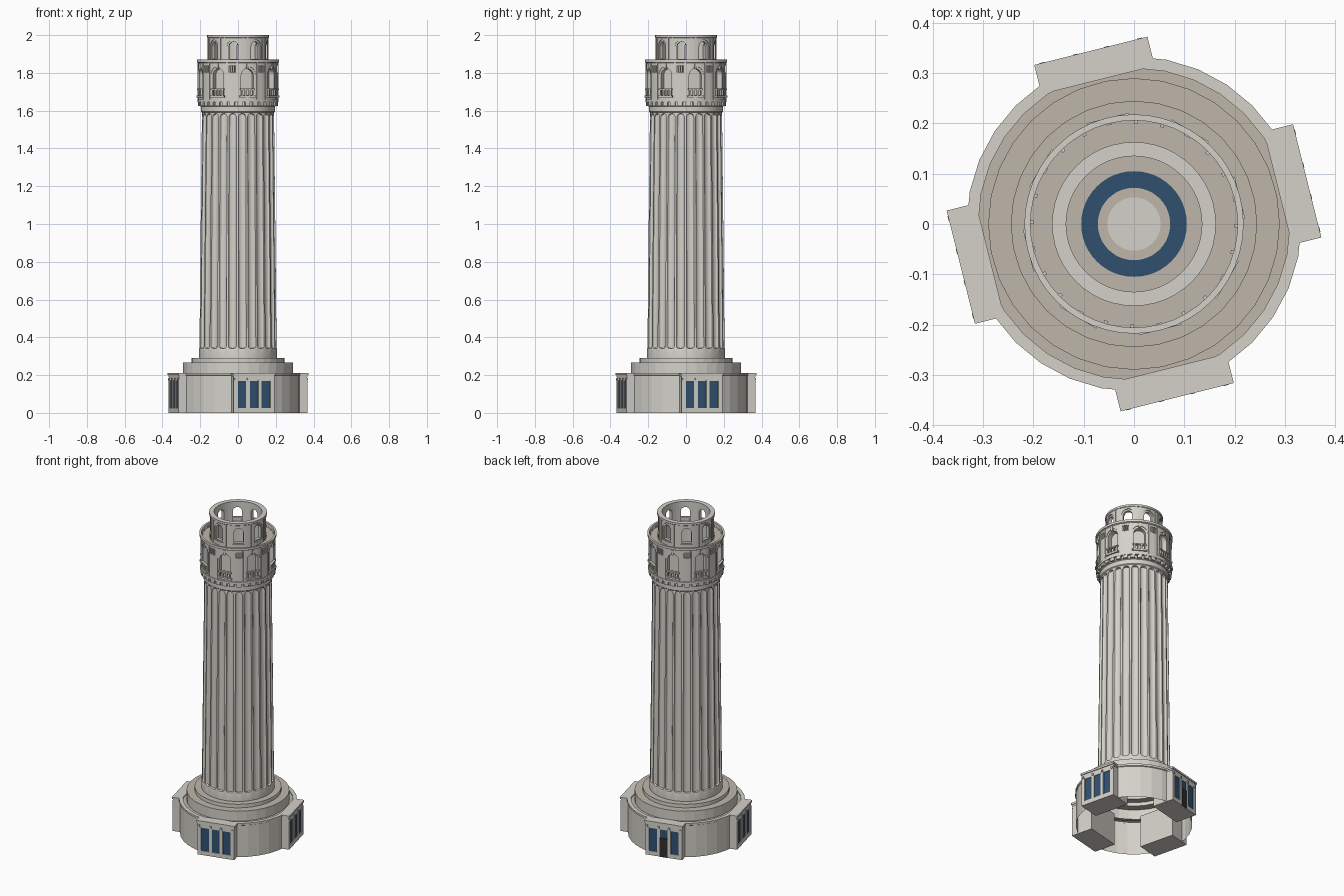
import bpy, bmesh
from math import sin, cos, pi, radians
from mathutils import Matrix, Vector

if "Cube" in bpy.data.objects:
    bpy.data.objects.remove(bpy.data.objects["Cube"])

TURN = 14.0  # whole plan is turned by this angle


def material(name, rgb):
    m = bpy.data.materials.new(name)
    m.diffuse_color = (*rgb, 1)
    m.use_nodes = True
    m.node_tree.nodes["Principled BSDF"].inputs["Base Color"].default_value = m.diffuse_color
    return m


STONE = material("stone", (0.66, 0.64, 0.59))
ROOF = material("roof", (0.52, 0.47, 0.40))
GLASS = material("glass", (0.03, 0.08, 0.16))
DARK = material("dark", (0.03, 0.03, 0.03))


def finish(bm, name, mats=(STONE,), smooth=None):
    bmesh.ops.recalc_face_normals(bm, faces=bm.faces)
    me = bpy.data.meshes.new(name)
    bm.to_mesh(me)
    bm.free()
    for m in mats:
        me.materials.append(m)
    ob = bpy.data.objects.new(name, me)
    bpy.context.collection.objects.link(ob)
    bpy.ops.object.select_all(action='DESELECT')
    bpy.context.view_layer.objects.active = ob
    ob.select_set(True)
    if smooth:
        bpy.ops.object.shade_smooth_by_angle(angle=radians(smooth))
    return ob


def skin(bm, rings, closed=False, alt=()):
    n = len(rings[0])
    pairs = list(zip(rings, rings[1:])) + ([(rings[-1], rings[0])] if closed else [])
    for i, (a, b) in enumerate(pairs):
        for j in range(n):
            k = (j + 1) % n
            f = bm.faces.new((a[j], a[k], b[k], b[j]))
            f.material_index = 1 if i in alt else 0


def lathe(name, profile, n=48, closed=False, alt=(), mats=(STONE, ROOF), smooth=None):
    bm = bmesh.new()
    rings = [[bm.verts.new((r * cos(2 * pi * j / n), r * sin(2 * pi * j / n), z))
              for j in range(n)] for r, z in profile]
    skin(bm, rings, closed, alt)
    return finish(bm, name, mats, smooth)


def box(bm, a, x, w, r0, r1, z0, z1):
    # box facing outward at plan angle a
    m = (Matrix.Rotation(radians(a), 4, 'Z')
         @ Matrix.Translation((x, -(r0 + r1) / 2, (z0 + z1) / 2))
         @ Matrix.Diagonal((w, r1 - r0, z1 - z0, 1)))
    bmesh.ops.create_cube(bm, size=1, matrix=m)


def arch(bm, a, w, r0, r1, z0, z1, n=12):
    # round-headed prism facing outward at plan angle a
    h, rot = w / 2, Matrix.Rotation(radians(a), 4, 'Z')
    pts = [(-h, z0), (h, z0)] + [(h * cos(pi * i / n), z1 - h + h * sin(pi * i / n)) for i in range(n + 1)]
    rings = [[bm.verts.new(rot @ Vector((x, -r, z))) for x, z in pts] for r in (r0, r1)]
    skin(bm, rings)
    for r in rings:
        bm.faces.new(r)


def cut(ob, bm):
    cutter = finish(bm, "cutter")
    bpy.context.view_layer.objects.active = ob
    mod = ob.modifiers.new("cut", 'BOOLEAN')
    mod.operation, mod.solver, mod.object = 'DIFFERENCE', 'EXACT', cutter
    bpy.ops.object.modifier_apply(modifier=mod.name)
    bpy.data.objects.remove(cutter)


EIGHT = [TURN + 45 * k for k in range(8)]
BETWEEN = [a + 22.5 for a in EIGHT]

# Base drum with stepped roof, hollow below
lathe("base_drum", [(.328, 0), (.328, .197), (.333, .2), (.333, .212), (.31, .212), (.31, .207),
                    (.29, .207), (.29, .268), (.245, .268), (.245, .29), (.205, .29)],
      n=32, alt=(5, 7, 9))

# Fluted shaft
FL, SEG = 24, 10
bm = bmesh.new()


def shaft_ring(fn):
    ring = []
    for j in range(FL * SEG):
        u = (j % SEG) / SEG
        t = max(-1, min(1, (u - .5) / .4))
        r, z = fn((1 - t * t) ** .5)
        a = 2 * pi * j / (FL * SEG) + radians(TURN - 90)
        ring.append(bm.verts.new((r * cos(a), r * sin(a), z)))
    return ring


D = .014
skin(bm, [shaft_ring(f) for f in (
    lambda d: (.206, .29),
    lambda d: (.206, .335),
    lambda d: (.204, .352 - .012 * d),
    lambda d: (.204 - D * d, .354 - .012 * d),
    lambda d: (.198 - D * d, .95),
    lambda d: (.191 - D * d, 1.565 + .018 * d),
    lambda d: (.191, 1.567 + .018 * d),
    lambda d: (.191, 1.6))])
finish(bm, "fluted_shaft", smooth=25)

# Collar under the gallery
lathe("shaft_collar", [(.191, 1.59), (.196, 1.595), (.196, 1.622), (.2, 1.626), (.2, 1.65)], smooth=30)

# Dentil course
bm = bmesh.new()
for k in range(32):
    box(bm, TURN + 11.25 * k, 0, .026, .192, .212, 1.626, 1.645)
finish(bm, "dentils")

# Gallery ring with arched recesses and small grille windows
gallery = lathe("gallery_wall", [(.14, 1.645), (.214, 1.645), (.214, 1.658), (.21, 1.66), (.21, 1.852),
                                 (.218, 1.856), (.218, 1.87), (.206, 1.87), (.206, 1.845), (.14, 1.845)],
                closed=True, alt=(8,))
bm = bmesh.new()
for a in EIGHT:
    arch(bm, a, .088, .203, .25, 1.678, 1.834)
for a in BETWEEN:
    box(bm, a, 0, .036, .197, .25, 1.803, 1.84)
cut(gallery, bm)
bm = bmesh.new()
for a in EIGHT:
    arch(bm, a, .066, .172, .25, 1.682, 1.822)
cut(gallery, bm)

# Balustrades, sills, grilles and pilaster strips
bm = bmesh.new()
for a in EIGHT:
    box(bm, a, 0, .086, .196, .217, 1.67, 1.681)
    box(bm, a, 0, .08, .2, .214, 1.71, 1.717)
    for x in (-.03, -.01, .01, .03):
        box(bm, a, x, .008, .202, .212, 1.68, 1.711)
    box(bm, a, 0, .012, .203, .216, 1.82, 1.85)
for a in BETWEEN:
    for x in (-.011, 0, .011):
        box(bm, a, x, .005, .195, .207, 1.803, 1.84)
    for s in (-7.5, 7.5):
        box(bm, a + s, 0, .007, .2, .2135, 1.655, 1.856)
finish(bm, "gallery_details")

# Open crown with arched windows
crown = lathe("crown_wall", [(.16, 1.84), (.16, 1.985), (.163, 1.988), (.163, 2.0), (.135, 2.0), (.135, 1.84)],
              closed=True)
bm = bmesh.new()
for a in BETWEEN:
    arch(bm, a, .07, .153, .2, 1.868, 1.975)
cut(crown, bm)
bm = bmesh.new()
for a in BETWEEN:
    arch(bm, a, .052, .1, .2, 1.874, 1.965)
cut(crown, bm)
bm = bmesh.new()
for a in EIGHT:
    for s in (-4.5, 4.5):
        box(bm, a + s, 0, .006, .15, .1625, 1.845, 1.988)
finish(bm, "crown_strips")

# Floor inside the crown
lathe("crown_floor", [(.137, 1.85), (.137, 1.68), (.105, 1.68)], alt=(1,))
lathe("blue_ring", [(.105, 1.68), (.072, 1.68)], mats=(GLASS,))
lathe("inner_floor", [(.072, 1.68), (.053, 1.68), (.0005, 1.68)], mats=(ROOF, STONE), alt=(1,))

# Four porches with windows, one with a door
for k in range(4):
    a = TURN + 90 * k
    has_door = k == 2
    bm = bmesh.new()
    box(bm, a, 0, .222, .215, .345, 0, .2)
    box(bm, a, 0, .232, .295, .355, .2, .212)
    box(bm, a, 0, .226, .3, .35, .19, .2)
    box(bm, a, 0, .222, .34, .352, 0, .026)
    box(bm, a, 0, .222, .34, .35, .168, .19)
    for x in (-.1, -.032, .032, .1):
        box(bm, a, x, .018 if abs(x) < .05 else .022, .34, .352, .02, .175)
        box(bm, a, x, .01, .34, .356, .172, .186)
    finish(bm, f"porch_{k}")
    bm = bmesh.new()
    for x in (-.065, 0, .065):
        box(bm, a, x, .046, .338, .347, .11 if has_door and x == 0 else .024, .168)
    finish(bm, f"porch_windows_{k}", (GLASS,))
    if has_door:
        bm = bmesh.new()
        box(bm, a, 0, .046, .338, .354, 0, .115)
        finish(bm, "door", (DARK,))
